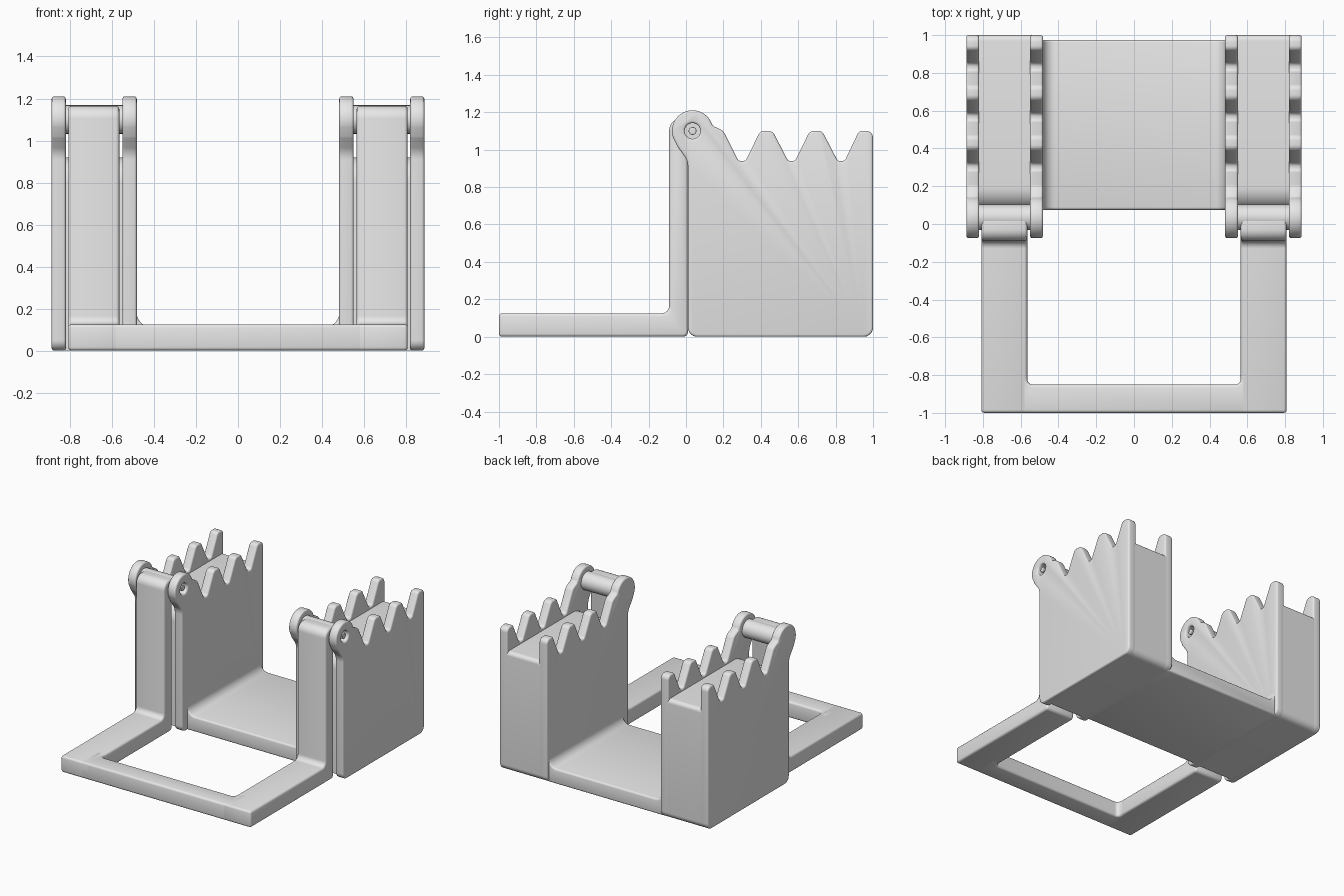
import bpy, bmesh, math
from mathutils import Vector, Matrix

old = bpy.data.objects.get("Cube")
if old:
    bpy.data.objects.remove(old, do_unlink=True)

grey = bpy.data.materials.new("plain grey")
grey.use_nodes = True
grey.diffuse_color = (0.8, 0.8, 0.8, 1)
grey.node_tree.nodes["Principled BSDF"].inputs["Base Color"].default_value = (0.8, 0.8, 0.8, 1)


def rounded(points, steps=8):
    """Replace each (a, b, radius) corner by an arc; plain (a, b) stays sharp."""
    out = []
    for i, p in enumerate(points):
        c = Vector(p[:2])
        if len(p) == 2:
            out.append(c)
            continue
        to_prev = Vector(points[i - 1][:2]) - c
        to_next = Vector(points[(i + 1) % len(points)][:2]) - c
        half = to_prev.angle(to_next) / 2
        reach = min(p[2] / math.tan(half), to_prev.length * 0.49, to_next.length * 0.49)
        radius = reach * math.tan(half)
        u, v = to_prev.normalized(), to_next.normalized()
        centre = c + (u + v).normalized() * (radius / math.sin(half))
        start, end = c + u * reach - centre, c + v * reach - centre
        sweep = start.angle_signed(end)
        for k in range(steps + 1):
            out.append(centre + Matrix.Rotation(-sweep * k / steps, 2) @ start)
    return out


def finish(obj, bevel):
    obj.data.materials.append(grey)
    bpy.context.view_layer.objects.active = obj
    for other in bpy.context.selected_objects:
        other.select_set(False)
    obj.select_set(True)
    if bevel:
        m = obj.modifiers.new("soft edges", "BEVEL")
        m.width, m.segments = bevel, 3
        m.limit_method, m.angle_limit = "ANGLE", math.radians(40)
        bpy.ops.object.modifier_apply(modifier=m.name)
    bpy.ops.object.shade_smooth_by_angle(angle=math.radians(35))


def prism(name, outline, axis, low, high, bevel=0.012, hole=None):
    """Extrude a 2D outline along an axis, optionally drilled by a cutter."""
    place = {"x": lambda p: (low, p[0], p[1]),
             "y": lambda p: (p[0], low, p[1]),
             "z": lambda p: (p[0], p[1], low)}[axis]
    bm = bmesh.new()
    face = bm.faces.new([bm.verts.new(place(p)) for p in outline])
    new = bmesh.ops.extrude_face_region(bm, geom=[face])["geom"]
    shift = Vector([(high - low) * (axis == a) for a in "xyz"])
    bmesh.ops.translate(bm, vec=shift, verts=[g for g in new if isinstance(g, bmesh.types.BMVert)])
    bmesh.ops.recalc_face_normals(bm, faces=bm.faces)
    mesh = bpy.data.meshes.new(name)
    bm.to_mesh(mesh)
    bm.free()
    obj = bpy.data.objects.new(name, mesh)
    bpy.context.collection.objects.link(obj)
    if hole:
        bpy.context.view_layer.objects.active = obj
        m = obj.modifiers.new("pin hole", "BOOLEAN")
        m.object, m.operation, m.solver = hole, "DIFFERENCE", "EXACT"
        bpy.ops.object.modifier_apply(modifier=m.name)
    finish(obj, bevel)
    return obj


def rod(name, x, length, radius, bevel=0.0):
    bpy.ops.mesh.primitive_cylinder_add(vertices=48, radius=radius, depth=length,
                                        location=(x, *HINGE), rotation=(0, math.pi / 2, 0))
    obj = bpy.context.object
    obj.name = name
    finish(obj, bevel)
    return obj


HINGE = (0.035, 1.1)

# Toothed plate outline with a hinge ear, in (y, z)
plate = [(0.01, 0, 0.05), (1, 0, 0.05), (1, 1.1, 0.045), (0.925, 1.1, 0.03)]
for valley in (0.83, 0.565, 0.3):
    plate += [(valley + 0.018, 0.938, 0.025), (valley - 0.018, 0.938, 0.025)]
    if valley > 0.4:
        plate += [(valley - 0.102, 1.1, 0.035), (valley - 0.168, 1.1, 0.035)]
plate += [(0.2, 1.1, 0.06)]
ear = [(HINGE[0] + 0.11 * math.cos(a), HINGE[1] + 0.11 * math.sin(a))
       for a in (math.radians(15 + 185 * k / 30) for k in range(31))]
plate = rounded(plate + ear + [(-0.045, 1.015, 0.06), (0.01, 0.94, 0.1)])

# Solid block between two plates, and the swinging arm with its rail, in (y, z)
block = rounded([(0.075, 0), (1, 0, 0.05), (1, 0.92, 0.03), (0.075, 0.92, 0.12)])
arm = rounded([(-1, 0), (0.01, 0, 0.025), (0.01, 1.06), (0.06, 1.1), (0.035, 1.165),
               (-0.09, 1.165, 0.12), (-0.09, 0.125, 0.04), (-1, 0.125)])

for side, sign in (("left", 1), ("right", -1)):
    def span(a, b):
        return sorted((sign * a, sign * b))

    drill = rod("hole_cutter", sign * 0.68, 1.0, 0.042)
    drill.hide_render = True
    prism(side + "_inner_plate", plate, "x", *span(0.482, 0.55), hole=drill)
    prism(side + "_outer_plate", plate, "x", *span(0.82, 0.887), hole=drill)
    bpy.data.objects.remove(drill, do_unlink=True)
    prism(side + "_block", block, "x", *span(0.53, 0.84), bevel=0)
    prism(side + "_arm", arm, "x", *span(0.565, 0.808), bevel=0.016)
    rod(side + "_hinge_barrel", sign * 0.685, 0.28, 0.068)
    rod(side + "_hinge_pin", sign * 0.6845, 0.385, 0.021, 0.004)

# Floor joining the two blocks, curving up into their inner plates
floor = rounded([(-0.51, 0), (0.51, 0), (0.51, 0.245), (0.482, 0.245), (0.482, 0.115, 0.125),
                 (-0.482, 0.115, 0.125), (-0.482, 0.245), (-0.51, 0.245)], 12)
prism("floor", floor, "y", 0.075, 0.975, bevel=0.02)

# Front bar joining the two rails, with rounded inner corners
bar = rounded([(-0.64, -1), (0.64, -1), (0.64, -0.79), (0.565, -0.79), (0.565, -0.85, 0.04),
               (-0.565, -0.85, 0.04), (-0.565, -0.79), (-0.64, -0.79)])
prism("front_bar", bar, "z", 0, 0.125, bevel=0.016)
